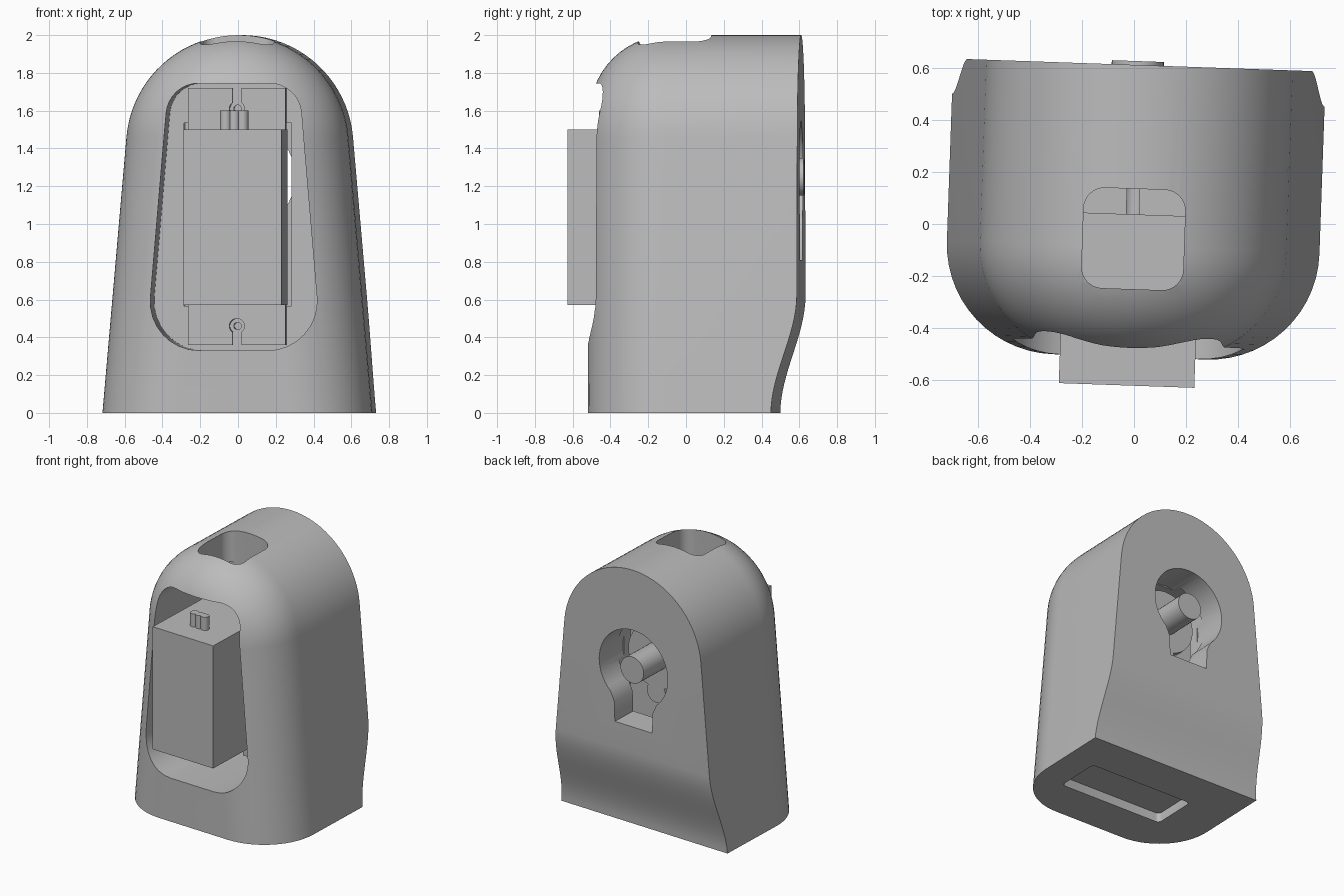
import bpy, bmesh, math
from mathutils import Vector, Matrix

cube = bpy.data.objects.get("Cube")
if cube:
    bpy.data.objects.remove(cube, do_unlink=True)

grey = bpy.data.materials.new("matte grey")
grey.use_nodes = True
COLOUR = (0.5, 0.5, 0.5, 1)
grey.diffuse_color = COLOUR
grey.node_tree.nodes["Principled BSDF"].inputs["Base Color"].default_value = COLOUR


def finish(name, bm):
    bmesh.ops.recalc_face_normals(bm, faces=bm.faces)
    mesh = bpy.data.meshes.new(name)
    bm.to_mesh(mesh)
    bm.free()
    mesh.materials.append(grey)
    obj = bpy.data.objects.new(name, mesh)
    bpy.context.collection.objects.link(obj)
    return obj


def loft(name, sections):
    """Closed solid through matching rings of points."""
    bm = bmesh.new()
    rings = [[bm.verts.new(p) for p in s] for s in sections]
    n = len(rings[0])
    for a, b in zip(rings, rings[1:]):
        for i in range(n):
            j = (i + 1) % n
            bm.faces.new((a[i], a[j], b[j], b[i]))
    bm.faces.new(rings[0])
    bm.faces.new(rings[-1])
    return finish(name, bm)


def prism(name, pts, lo, hi, axis="y"):
    """Extrude a 2D outline along one axis."""
    place = {"x": lambda p, d: (d, p[0], p[1]),
             "y": lambda p, d: (p[0], d, p[1]),
             "z": lambda p, d: (p[0], p[1], d)}[axis]
    return loft(name, [[place(p, d) for p in pts] for d in (lo, hi)])


def rect(x0, x1, z0, z1):
    return [(x0, z0), (x1, z0), (x1, z1), (x0, z1)]


def circle(x, z, r, n=32):
    return [(x + r * math.cos(2 * math.pi * i / n),
             z + r * math.sin(2 * math.pi * i / n)) for i in range(n)]


def rounded(corners, radii, n=8):
    """Replace each corner of a convex outline with a tangent arc."""
    out = []
    for i, (c, r) in enumerate(zip(corners, radii)):
        c = Vector(c)
        u = (Vector(corners[i - 1]) - c).normalized()
        v = (Vector(corners[(i + 1) % len(corners)]) - c).normalized()
        half = u.angle(v) / 2
        mid = c + (u + v).normalized() * (r / math.sin(half))
        a = c + u * (r / math.tan(half)) - mid
        b = c + v * (r / math.tan(half)) - mid
        total = a.angle(b)
        for k in range(n + 1):
            t = k / n
            p = (a * math.sin((1 - t) * total) + b * math.sin(t * total)) / math.sin(total)
            out.append(tuple(mid + p))
    return out


def cut(target, cutter, op="DIFFERENCE"):
    mod = target.modifiers.new("cut", "BOOLEAN")
    mod.operation, mod.solver, mod.object = op, "EXACT", cutter
    deps = bpy.context.evaluated_depsgraph_get()
    mesh = bpy.data.meshes.new_from_object(target.evaluated_get(deps))
    target.modifiers.clear()
    target.data = mesh
    bpy.data.objects.remove(cutter, do_unlink=True)


# Housing: tapered arch with a large rounded front edge
R, ARCH_Z, FOOT, LEAN = 0.59, 1.41, 0.715, math.radians(5)
FILLET, FRONT = 0.42, -0.51


def arch(inset, y):
    r = R - inset
    foot = FOOT - inset / math.cos(LEAN)
    arc = [LEAN + (math.pi - 2 * LEAN) * i / 40 for i in range(41)]
    return ([(foot, y, 0)]
            + [(r * math.cos(a), y, ARCH_Z + r * math.sin(a)) for a in arc]
            + [(-foot, y, 0)])


turns = [math.pi / 2 * i / 14 for i in range(14, -1, -1)]
sections = [arch(FILLET * (1 - math.cos(t)), FRONT + FILLET * (1 - math.sin(t))) for t in turns]
housing = loft("housing", sections + [arch(0, 0.75)])

# Back face sweeping inward near the base
sweep = [(0.475 + 0.135 * t * t * (3 - 2 * t), 0.62 * t) for t in [i / 16 for i in range(17)]]
trim = [(-1, -0.5), (0.475, -0.5)] + sweep + [(0.61, 2.5), (-1, 2.5)]
cut(housing, prism("trim", trim, -1, 1, "x"), "INTERSECT")

# Front window pocket
CX = -0.007
window = rounded([(CX - 0.465, 0.33), (CX + 0.465, 0.33), (CX + 0.345, 1.745), (CX - 0.345, 1.745)],
                 [0.26, 0.26, 0.17, 0.17])
cut(housing, prism("window_cut", window, -1, 0.14))

# Top opening
hatch = rounded(rect(-0.195, 0.195, -0.25, 0.135), [0.08] * 4)
cut(housing, prism("hatch_cut", hatch, 1.6, 2.3, "z"))

# Passage for the motor through the inner wall
cut(housing, prism("passage_cut", rect(CX - 0.285, CX + 0.285, 0.565, 1.535), 0.05, 0.4))

# Keyhole in the back: round hole running into a narrower slot
SHAFT_Z = 1.25
sweep_a = [math.radians(-48 + 276 * i / 40) for i in range(41)]
keyhole = [(CX + 0.295 * math.cos(a), SHAFT_Z + 0.295 * math.sin(a)) for a in sweep_a]
keyhole += [(CX - 0.165, 0.96), (CX - 0.16, 0.81), (CX + 0.16, 0.81), (CX + 0.165, 0.96)]
cut(housing, prism("keyhole_cut", keyhole, 0.34, 0.8))

# Shallow recess underneath, and pilot holes behind the ears
recess = rounded(rect(-0.37, 0.49, -0.19, 0.16), [0.03] * 4, 4)
cut(housing, prism("recess_cut", recess, -0.2, 0.07, "z"))
EARS = (0.46, 1.61)
for z in EARS:
    cut(housing, prism("pilot_cut", circle(CX, z, 0.02, 16), 0.1, 0.25))

# Motor: body, mounting flange, boss and output shaft
motor = [prism("motor_body", rect(CX - 0.26, CX + 0.26, 0.57, 1.5), -0.62, 0.3)]
flange = prism("mounting_flange", rect(CX - 0.258, CX + 0.258, 0.36, 1.72), 0.035, 0.14)
for z, end in zip(EARS, (0.3, 1.8)):
    cut(flange, prism("ear_hole", circle(CX, z, 0.04, 20), -0.1, 0.3))
    cut(flange, prism("ear_slot", rect(CX - 0.024, CX + 0.024, min(z, end), max(z, end)), -0.1, 0.3))
motor.append(flange)
motor.append(prism("gear_boss", circle(CX, SHAFT_Z, 0.24), 0.29, 0.35))
motor.append(prism("small_gear_boss", circle(CX, 0.98, 0.08, 24), 0.29, 0.35))
motor.append(prism("output_shaft", circle(CX, SHAFT_Z, 0.1), 0.3, 0.625))

# Cable pins on the motor's upper end
for i in range(3):
    motor.append(prism(f"cable_pin_{i + 1}", circle(-0.05 + 0.045 * i, -0.43, 0.03, 16), 1.49, 1.6, "z"))

# Slight turn of the whole model, smooth shading with sharp edges
turn = Matrix.Rotation(math.radians(-2), 4, "Z")
bpy.ops.object.select_all(action="DESELECT")
for obj in [housing] + motor:
    obj.data.transform(turn)
    obj.select_set(True)
bpy.context.view_layer.objects.active = housing
bpy.ops.object.shade_smooth_by_angle(angle=math.radians(30))
